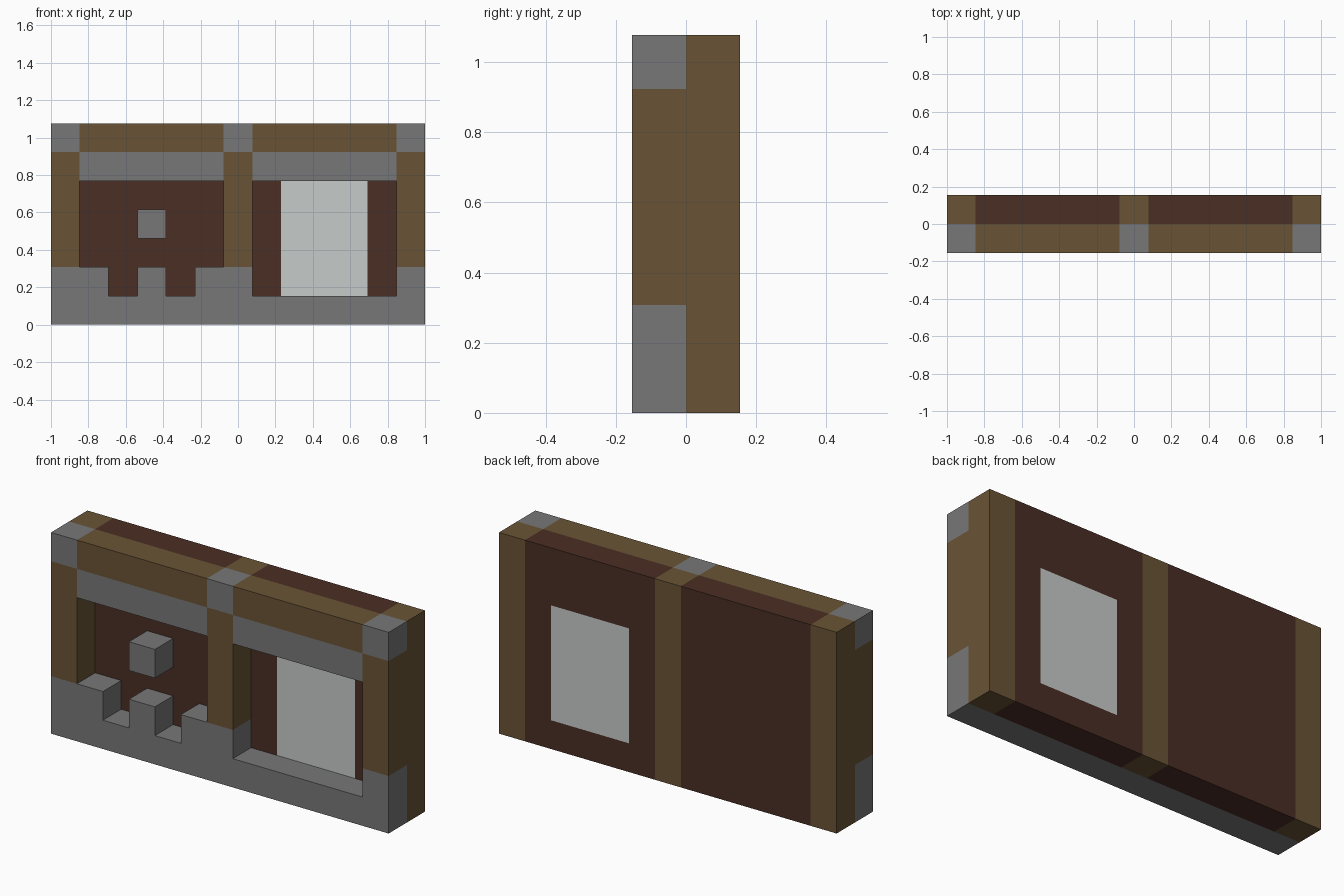
import bpy, bmesh

U = 2 / 13                      # one block
COLS, ROWS = 13, 7

cube = bpy.data.objects.get("Cube")
if cube:
    bpy.data.objects.remove(cube, do_unlink=True)


def material(name, rgb):
    linear = [((c / 255 + 0.055) / 1.055) ** 2.4 for c in rgb]
    m = bpy.data.materials.new(name)
    m.use_nodes = True
    m.diffuse_color = (*linear, 1)
    bsdf = m.node_tree.nodes["Principled BSDF"]
    bsdf.inputs["Base Color"].default_value = (*linear, 1)
    bsdf.inputs["Roughness"].default_value = 0.9
    return m


stone = material("grey stone", (119, 119, 119))
timber = material("timber brown", (105, 84, 53))
plank = material("dark plank brown", (74, 46, 36))
glass = material("pale glass", (198, 203, 202))

FRONT, BACK = (-U, 0), (0, U)


def extrude_profile(name, outline, depth, mat):
    """Extrude an outline given in blocks (column, row) from front to back."""
    bm = bmesh.new()
    verts = [bm.verts.new((-1 + c * U, depth[0], r * U)) for c, r in outline]
    face = bm.faces.new(verts)
    moved = bmesh.ops.extrude_face_region(bm, geom=[face])["geom"]
    for v in moved:
        if isinstance(v, bmesh.types.BMVert):
            v.co.y = depth[1]
    bmesh.ops.recalc_face_normals(bm, faces=bm.faces)
    mesh = bpy.data.meshes.new(name)
    bm.to_mesh(mesh)
    bm.free()
    mesh.materials.append(mat)
    obj = bpy.data.objects.new(name, mesh)
    bpy.context.collection.objects.link(obj)
    return obj


def block(name, c0, c1, r0, r1, depth, mat):
    outline = [(c0, r0), (c1, r0), (c1, r1), (c0, r1)]
    return extrude_profile(name, outline, depth, mat)


# Stone base with its stepped top edge
steps = [(0, 2, 2), (2, 3, 1), (3, 4, 2), (4, 5, 1), (5, 7, 2), (7, 12, 1), (12, 13, 2)]
outline = [(COLS, 0), (0, 0)]
for c0, c1, top in steps:
    outline += [(c0, top), (c1, top)]
extrude_profile("stone_base", outline, FRONT, stone)

# Posts: front timber with stone caps, and full-height timber at the back
for side, c in (("right", 0), ("middle", 6), ("left", 12)):
    block(side + "_front_post", c, c + 1, 2, 6, FRONT, timber)
    block(side + "_post_cap", c, c + 1, 6, ROWS, FRONT, stone)
    block(side + "_back_post", c, c + 1, 0, ROWS, BACK, timber)

# Stone lintel and timber beam over each bay
for side, c in (("right", 1), ("left", 7)):
    block(side + "_lintel", c, c + 5, 5, 6, FRONT, stone)
    block(side + "_top_beam", c, c + 5, 6, ROWS, FRONT, timber)

# Single stone set on the wall
block("wall_stone", 3, 4, 3, 4, FRONT, stone)

# Plank walls, with the left one framing the window
block("right_wall", 1, 6, 0, ROWS, BACK, plank)
block("left_wall_inner_jamb", 7, 8, 0, ROWS, BACK, plank)
block("left_wall_outer_jamb", 11, 12, 0, ROWS, BACK, plank)
block("left_wall_sill", 8, 11, 0, 1, BACK, plank)
block("left_wall_header", 8, 11, 5, ROWS, BACK, plank)
block("window_pane", 8, 11, 1, 5, BACK, glass)
